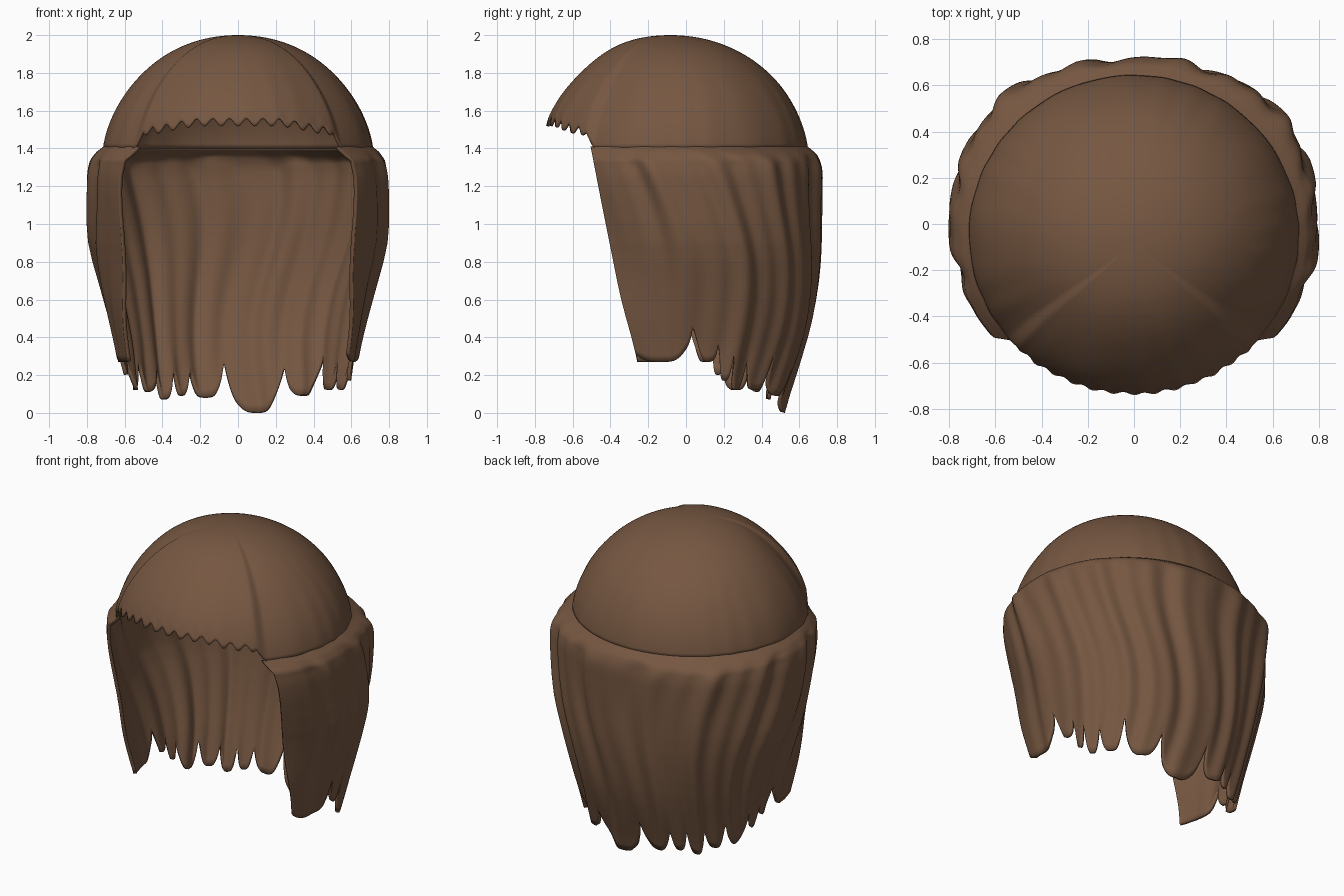
import bpy, bmesh, math

if "Cube" in bpy.data.objects:
    bpy.data.objects.remove(bpy.data.objects["Cube"])

brown = bpy.data.materials.new("chestnut brown")
brown.diffuse_color = (0.180, 0.095, 0.053, 1)
brown.use_nodes = True
brown.node_tree.nodes["Principled BSDF"].inputs["Base Color"].default_value = brown.diffuse_color


def lerp_table(table, x):
    """Smoothed interpolation through (x, value) points."""
    def line(x):
        if x <= table[0][0]:
            return table[0][1]
        for (x0, v0), (x1, v1) in zip(table, table[1:]):
            if x <= x1:
                return v0 + (v1 - v0) * (x - x0) / (x1 - x0)
        return table[-1][1]
    h = min(.1, max(0.0, (1.34 - x) * .5))
    return (line(x - h) + 2 * line(x) + line(x + h)) / 4


def smooth(t):
    t = max(0.0, min(1.0, t))
    return t * t * (3 - 2 * t)


def sheet(name, point, cols, rows, closed, thickness):
    """Grid surface from point(i/cols, j/rows), thickened inwards."""
    bm = bmesh.new()
    n = cols if closed else cols + 1
    grid = [[bm.verts.new(point(i / cols, j / rows)) for i in range(n)] for j in range(rows + 1)]
    for j in range(rows):
        for i in range(cols):
            k = (i + 1) % n
            bm.faces.new((grid[j][i], grid[j + 1][i], grid[j + 1][k], grid[j][k]))
    bmesh.ops.remove_doubles(bm, verts=bm.verts, dist=1e-5)
    bm.normal_update()
    if sum(f.normal.x * f.calc_center_median().x for f in bm.faces) < 0:
        bmesh.ops.reverse_faces(bm, faces=bm.faces)
    mesh = bpy.data.meshes.new(name)
    bm.to_mesh(mesh)
    bm.free()
    mesh.materials.append(brown)
    ob = bpy.data.objects.new(name, mesh)
    bpy.context.collection.objects.link(ob)
    solid = ob.modifiers.new("thickness", 'SOLIDIFY')
    solid.thickness = thickness
    solid.offset = -1
    bpy.ops.object.select_all(action='DESELECT')
    ob.select_set(True)
    bpy.context.view_layer.objects.active = ob
    bpy.ops.object.shade_smooth_by_angle(angle=math.radians(50))
    return ob


# Crown: dome whose rim rises over the face into a toothed fringe
def crown_point(u, v):
    ang = 2 * math.pi * u
    off = abs(math.degrees(math.atan2(math.cos(ang), -math.sin(ang))))  # degrees from the front
    rim = 1.40 + 0.09 * smooth((51 - off) / 7) + 0.05 * smooth((46 - off) / 32)
    fringe = smooth((47 - off) / 4)
    tooth = math.cos(math.radians(off) * 72 / 1.45) * fringe * smooth((v - 0.9) / 0.1)
    phi = v * math.pi / 2
    front = smooth((100 - off) / 100)
    r = math.sin(phi) * (1 - (.055 + .05 * front) * math.sin(2 * phi))
    r *= 1 + 0.002 * math.sin(ang * 23 + math.sin(ang * 5) * 2) * smooth((v - 0.3) * 2)
    r *= 1 + 0.008 * tooth
    z = rim + (2.0 - rim) * math.cos(phi) - 0.02 * tooth
    cy = -0.08 + 0.035 * smooth(v * 1.5)
    return (0.715 * r * math.cos(ang), cy + 0.69 * r * math.sin(ang), z)


sheet("crown_cap", crown_point, 400, 36, True, 0.012)

# Curtain outline by height: half width, half depth, centre and front edge
WIDTH = [(0, .565), (.15, .60), (.4, .655), (.65, .72), (.9, .785), (1.25, .79), (1.34, .775), (1.38, .75), (1.41, .712)]
DEPTH = [(0, .505), (.2, .575), (.4, .645), (.6, .685), (.8, .708), (1.25, .718), (1.34, .71), (1.38, .70), (1.41, .69)]
CENTRE = [(1.3, 0), (1.37, -.012), (1.41, -.045)]
FRONT = [(0, -.22), (.3, -.26), (.6, -.345), (1.1, -.445), (1.41, -.505)]

# Locks at the hem: end angle, tip height, notch height after the lock
LOCKS = [(5, .27, .46), (15, .27, .37), (22, .17, .32), (31, .12, .28), (47, .12, .31),
         (70, .09, .24), (95, .0, .26), (112, .08, .22), (122, .09, .22), (133, .07, .24),
         (146, .11, .27), (162, .12, .32), (168, .2, .36), (176, .27, .44), (201, .27, .27)]


def lock_at(s):
    """Hem height and position across the lock."""
    ang = -21 + 222 * s
    start, notch0 = -21, .31
    for end, tip, notch1 in LOCKS:
        if ang <= end + 1e-6:
            w = 2 * (ang - start) / (end - start) - 1
            notch = notch0 if w < 0 else notch1
            return tip + (notch - tip) * abs(w) ** 3.5, w
        start, notch0 = end, notch1
    return .27, 1


def curtain_point(s, v):
    hem, w = lock_at(s)
    z = 1.41 - (1.41 - hem) * v ** 1.5
    a, b = lerp_table(WIDTH, z), lerp_table(DEPTH, z)
    cy = lerp_table(CENTRE, z)
    e = 2.0 + .28 * smooth((1.41 - z) / .08)
    a0 = -math.asin(min(.98, ((cy - lerp_table(FRONT, z)) / b) ** (e / 2)))
    t = a0 + s * (math.pi - 2 * a0)
    c, n = math.cos(t), math.sin(t)
    # Wavy folds that drift sideways on the way down
    q = s * 46 + .75 * math.sin(z * 4.5 + s * 6)
    fold = (.009 * math.sin(q * 1.5) + .007 * math.sin(q * 2.7 + 1) + .006 * math.sin(q * .8 + z * 2))
    fold *= smooth((1.41 - z) / .12) * smooth(s * 9) * smooth((1 - s) * 9)
    # Each lock is rounded across near its tip
    fold += .016 * (1 - w * w) * smooth((.4 - z) / .35)
    k = 1 + fold / .72
    # Front edges tuck in towards the face at mid height
    edge = 1 - smooth(min(s, 1 - s) / .13)
    tuck = 1 - .09 * edge * math.exp(-((z - .85) / .3) ** 2)
    return (math.copysign(abs(c) ** (2 / e), c) * a * k * tuck,
            cy + math.copysign(abs(n) ** (2 / e), n) * b * k, z)


sheet("hair_curtain", curtain_point, 450, 50, False, 0.02)
